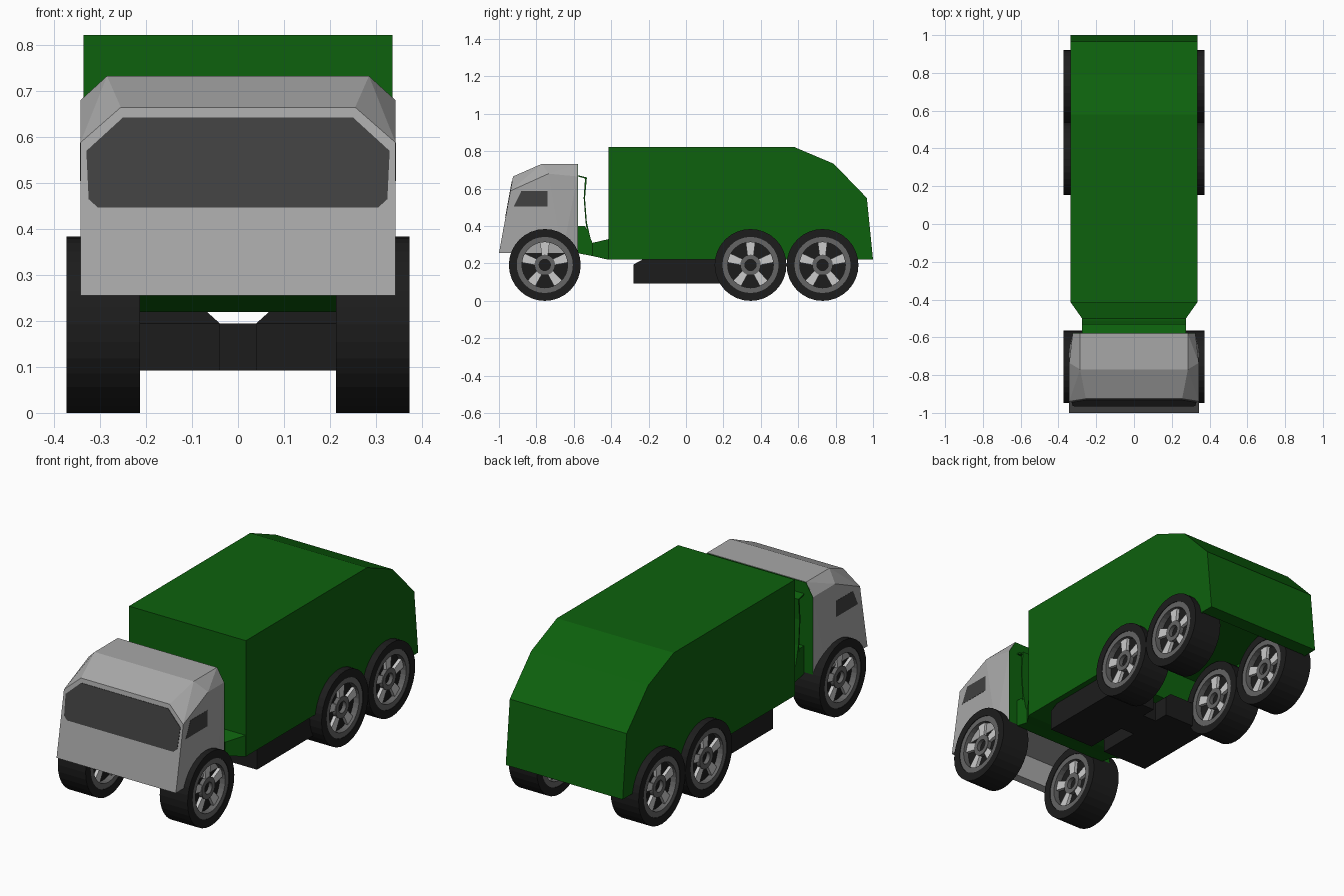
import bpy, bmesh, math
from mathutils import Vector

if "Cube" in bpy.data.objects:
    bpy.data.objects.remove(bpy.data.objects["Cube"])


def material(name, rgb):
    m = bpy.data.materials.new(name)
    m.diffuse_color = (*rgb, 1)
    m.use_nodes = True
    m.node_tree.nodes["Principled BSDF"].inputs["Base Color"].default_value = m.diffuse_color
    return m


GREEN = material("green_paint", (0.004, 0.12, 0.004))
BLACK = material("black_rubber", (0.012, 0.012, 0.012))
GLASS = material("dark_glass", (0.052, 0.052, 0.052))
RIM = material("rim_grey", (0.13, 0.13, 0.13))
CAB = material("cab_grey", (0.39, 0.39, 0.39))
SPOKE = material("spoke_grey", (0.6, 0.6, 0.6))


def finish(name, bm, mat):
    bmesh.ops.recalc_face_normals(bm, faces=bm.faces)
    me = bpy.data.meshes.new(name)
    bm.to_mesh(me)
    bm.free()
    me.materials.append(mat)
    ob = bpy.data.objects.new(name, me)
    bpy.context.collection.objects.link(ob)
    return ob


def hull(name, pts, mat, mirror=True):
    """Convex solid from points, mirrored over x."""
    bm = bmesh.new()
    for x, y, z in pts:
        bm.verts.new((x, y, z))
        if mirror:
            bm.verts.new((-x, y, z))
    bmesh.ops.convex_hull(bm, input=bm.verts)
    bmesh.ops.dissolve_limit(bm, angle_limit=0.02, verts=bm.verts, edges=bm.edges)
    return finish(name, bm, mat)


def prism(name, pts, offset, mat):
    """Polygon pushed along an offset vector."""
    bm = bmesh.new()
    f = bm.faces.new([bm.verts.new(p) for p in pts])
    r = bmesh.ops.extrude_face_region(bm, geom=[f], use_keep_orig=True)
    bmesh.ops.translate(bm, vec=Vector(offset),
                        verts=[v for v in r["geom"] if isinstance(v, bmesh.types.BMVert)])
    return finish(name, bm, mat)


def side_prism(name, yz, half, mat):
    return prism(name, [(-half, y, z) for y, z in yz], (2 * half, 0, 0), mat)


def hollow(ob, half, y0, y1, top):
    """Cut an open wheel bay into the underside."""
    cutter = side_prism(ob.name + "_bay_cutter",
                        [(y0, .1), (y0, top), (y1, top), (y1, .1)], half, ob.data.materials[0])
    cutter.hide_render = True
    cutter.hide_viewport = True
    m = ob.modifiers.new("wheel_bay", "BOOLEAN")
    m.operation, m.solver, m.object = "DIFFERENCE", "EXACT", cutter


def lathe(name, profile, centre, mat, steps=32):
    """Closed (x, radius) profile spun around the x axis."""
    bm = bmesh.new()
    vs = [bm.verts.new((x, 0, r)) for x, r in profile]
    es = [bm.edges.new((vs[i], vs[(i + 1) % len(vs)])) for i in range(len(vs))]
    bmesh.ops.spin(bm, geom=vs + es, cent=(0, 0, 0), axis=(1, 0, 0),
                   angle=2 * math.pi, steps=steps)
    bmesh.ops.remove_doubles(bm, verts=bm.verts, dist=1e-4)
    bmesh.ops.translate(bm, verts=bm.verts, vec=centre)
    return finish(name, bm, mat)


def ring(name, half, r0, r1, centre, mat):
    return lathe(name, [(-half, r0), (half, r0), (half, r1), (-half, r1)], centre, mat)


# Container body, open around the rear wheels
body = side_prism("container", [(-.415, .22), (-.415, .822), (.58, .822), (.79, .733),
                                (.967, .55), (1.0, .22)], .336, GREEN)
hollow(body, .326, .15, .925, .39)

# Neck linking the container to the cab
hull("neck_taper", [(.335, -.415, .22), (.335, -.415, .33), (.275, -.5, .31),
                    (.275, -.5, .24)], GREEN)
side_prism("neck_front", [(-.5, .24), (-.5, .31), (-.54, .40), (-.58, .40),
                          (-.58, .255)], .275, GREEN)
# Thin bent shield behind the cab
side_prism("cab_shield", [(-.505, .31), (-.53, .42), (-.54, .55), (-.53, .66), (-.58, .672),
                          (-.58, .666), (-.54, .654), (-.547, .55), (-.537, .42),
                          (-.52, .31)], .275, GREEN)

# Cab, open around the front wheels
cab = hull("cab", [(.343, -1, .255), (.343, -.939, .588), (.255, -.925, .665),
                   (.285, -.77, .733), (.343, -.735, .68), (.285, -.58, .733),
                   (.325, -.58, .665), (.343, -.66, .255), (.325, -.58, .255)], CAB)
hollow(cab, .318, -.95, -.55, .39)
# Green rear wall of the cab
hull("cab_rear_wall", [(x, y, z) for y in (-.581, -.577) for x, z in
                       [(.285, .731), (.325, .665), (.325, .256)]], GREEN)

# Windshield, laid on the sloping front
half = [(.305, .447), (.325, .465), (.33, .57), (.25, .643)]
outline = half + [(-x, z) for x, z in reversed(half)]
prism("windshield", [(x, -1 + (z - .255) * .183 + .004, z) for x, z in outline],
      (0, -.006, 0), GLASS)

# Side windows
for s, side in ((1, "right"), (-1, "left")):
    prism("window_" + side, [(s * .34, y, z) for y, z in
                             [(-.92, .505), (-.88, .588), (-.74, .588), (-.74, .505)]],
          (s * .004, 0, 0), GLASS)

# Chassis tanks with chamfered tops, and the bridge between them
for s, side in ((1, "right"), (-1, "left")):
    hull("chassis_tank_" + side,
         [(s * x, y, z) for y, z, inner in
          [(-.28, .092, .04), (.2, .092, .04), (-.28, .195, .04), (.2, .195, .04),
           (-.23, .222, .07), (.2, .222, .07)] for x in (inner, .305)],
         BLACK, mirror=False)
side_prism("chassis_bridge", [(-.05, .092), (-.05, .195), (.12, .195), (.12, .092)], .045, BLACK)

# Wheels
for axle, y in (("front", -.755), ("middle", .345), ("rear", .73)):
    for s, side in ((1, "right"), (-1, "left")):
        tag = f"_{axle}_{side}"
        c = Vector((s * .293, y, .192))
        ring("tyre" + tag, .08, .15, .192, c, BLACK)
        ring("rim" + tag, .077, .122, .151, c, RIM)
        ring("wheel_disc" + tag, .045, .001, .123, c, BLACK)
        ring("hub" + tag, .066, .03, .055, c, RIM)
        # Five tapered spokes
        bm = bmesh.new()
        for k in range(5):
            a = math.radians(72 * k + 90)
            u, v = Vector((0, math.cos(a), math.sin(a))), Vector((0, -math.sin(a), math.cos(a)))
            quad = [c + u * r + v * w for r, w in ((.045, -.016), (.125, -.026),
                                                   (.125, .026), (.045, .016))]
            lo = [bm.verts.new(p - Vector((.062, 0, 0))) for p in quad]
            hi = [bm.verts.new(p + Vector((.062, 0, 0))) for p in quad]
            bm.faces.new(lo)
            bm.faces.new(hi)
            for i in range(4):
                j = (i + 1) % 4
                bm.faces.new((lo[i], lo[j], hi[j], hi[i]))
        finish("spokes" + tag, bm, SPOKE)
